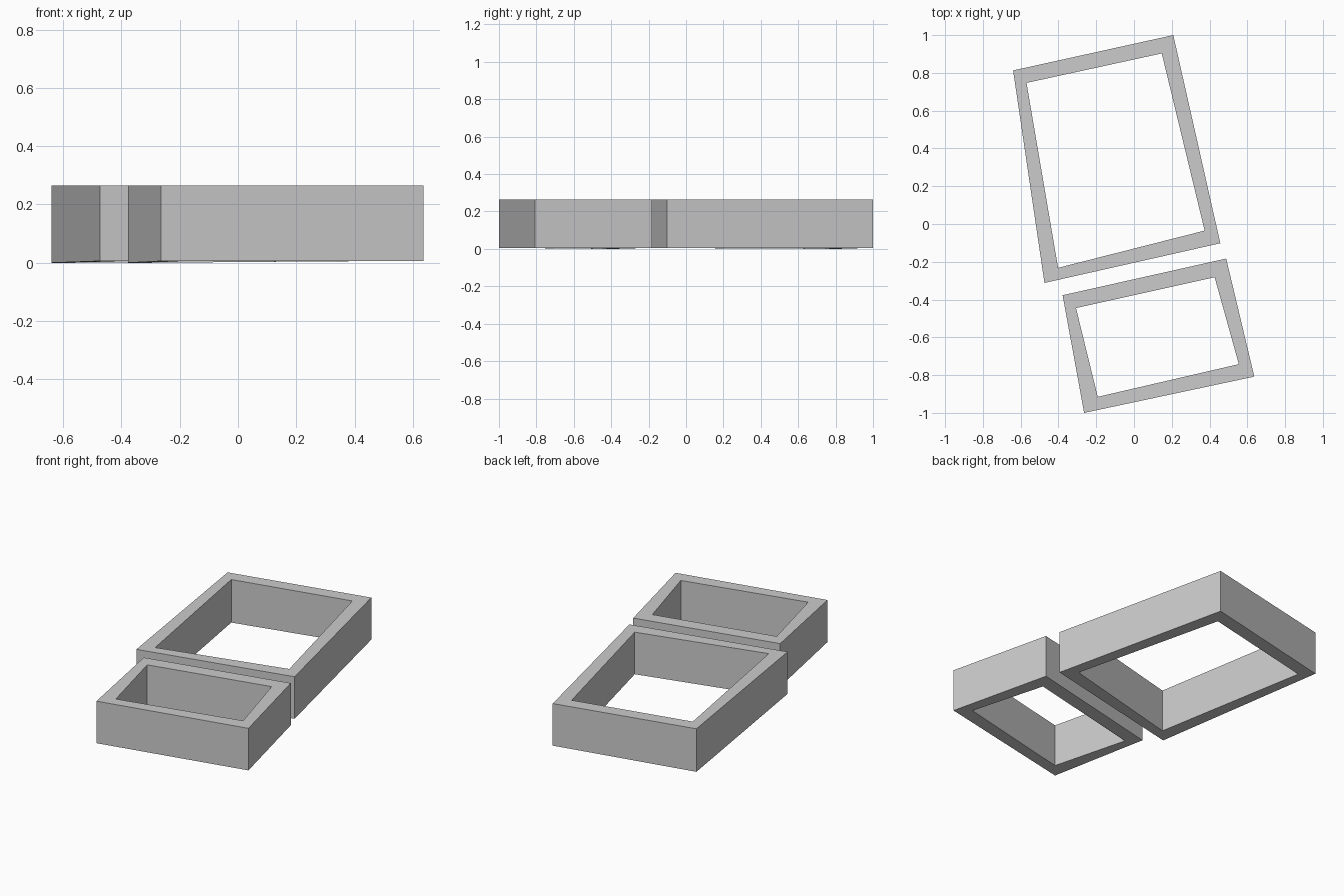
import bpy, bmesh

if "Cube" in bpy.data.objects:
    bpy.data.objects.remove(bpy.data.objects["Cube"])

TOP, BASE = 0.265, 0.006


def frame(name, outer, inner):
    """Open rectangular wall; first corner dips to the ground."""
    bm = bmesh.new()

    def loop(pts, top):
        return [bm.verts.new((x, y, TOP if top else (0.0 if i == 0 else BASE)))
                for i, (x, y) in enumerate(pts)]

    ob, ot = loop(outer, False), loop(outer, True)
    ib, it = loop(inner, False), loop(inner, True)
    for i in range(4):
        j = (i + 1) % 4
        for a, b in ((ob, ot), (ot, it), (it, ib), (ib, ob)):
            bm.faces.new((a[i], a[j], b[j], b[i]))
    bmesh.ops.recalc_face_normals(bm, faces=bm.faces)
    me = bpy.data.meshes.new(name)
    bm.to_mesh(me)
    bm.free()
    bpy.context.collection.objects.link(bpy.data.objects.new(name, me))


# Large rear enclosure
frame("large_wall",
      [(-0.64, 0.813), (-0.474, -0.312), (0.457, -0.102), (0.208, 1.0)],
      [(-0.569, 0.747), (-0.402, -0.232), (0.374, -0.035), (0.147, 0.903)])

# Small front enclosure
frame("small_wall",
      [(-0.378, -0.377), (-0.264, -1.0), (0.637, -0.808), (0.488, -0.183)],
      [(-0.307, -0.445), (-0.192, -0.915), (0.555, -0.742), (0.427, -0.282)])
